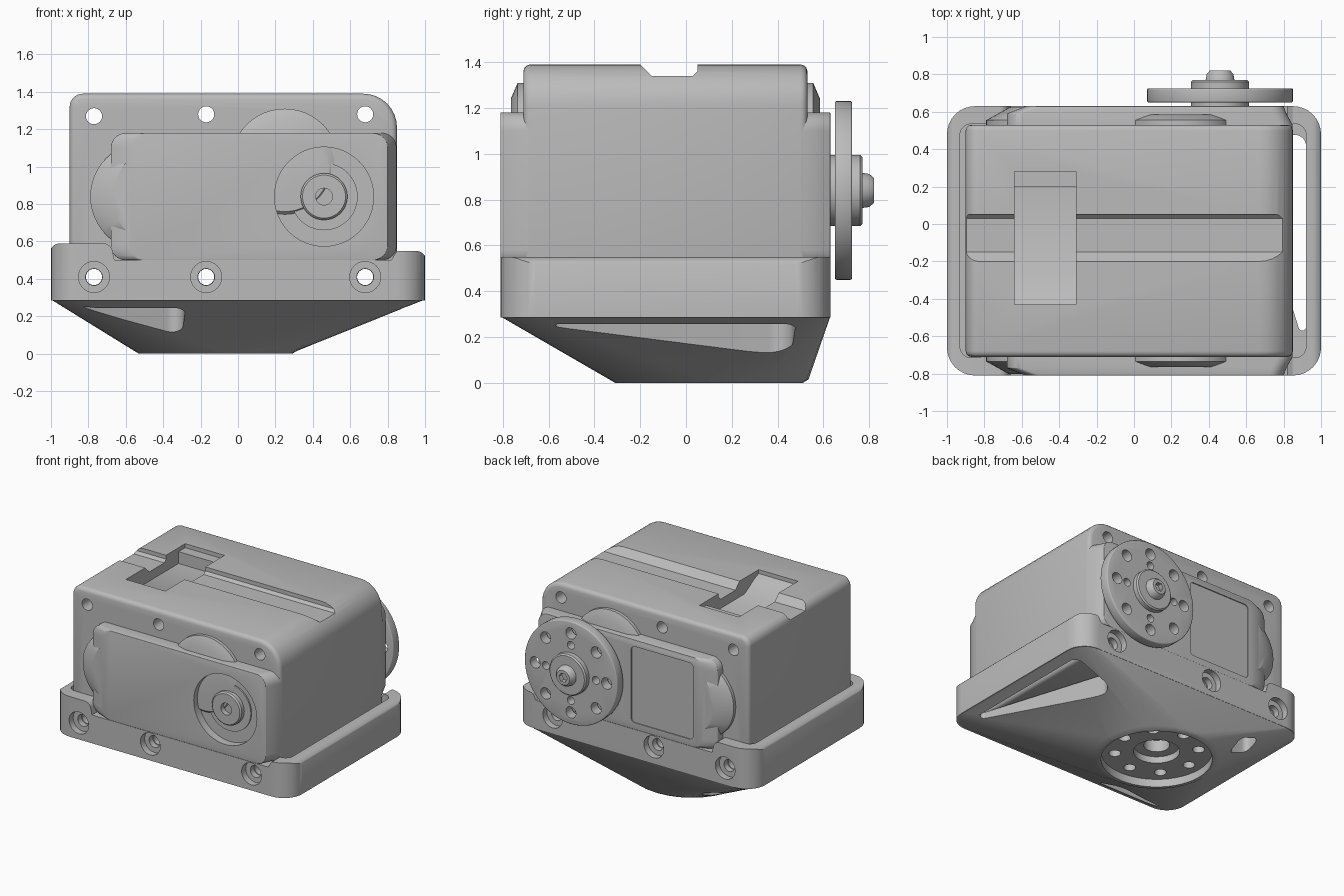
import bpy, bmesh
from math import pi, sin, cos, tan
from mathutils import Vector

if "Cube" in bpy.data.objects:
    bpy.data.objects.remove(bpy.data.objects["Cube"], do_unlink=True)

grey = bpy.data.materials.new("plain_grey")
grey.use_nodes = True
grey.diffuse_color = (0.5, 0.5, 0.5, 1)
grey.node_tree.nodes["Principled BSDF"].inputs["Base Color"].default_value = (0.5, 0.5, 0.5, 1)

AXES = {"x": lambda p, u, v: (p, u, v),
        "y": lambda p, u, v: (u, p, v),
        "z": lambda p, u, v: (u, v, p)}


def circle(cx, cy, r, n=48):
    return [(cx + r * cos(2 * pi * i / n), cy + r * sin(2 * pi * i / n)) for i in range(n)]


def rounded(corners, steps=8):
    """Outline with each corner (u, v, radius) rounded by an arc."""
    out = []
    for i, (u, v, r) in enumerate(corners):
        p = Vector((u, v))
        if r == 0:
            out.append((u, v))
            continue
        a = (Vector(corners[i - 1][:2]) - p).normalized()
        b = (Vector(corners[(i + 1) % len(corners)][:2]) - p).normalized()
        half = a.angle(b) / 2
        centre = p + (a + b).normalized() * (r / sin(half))
        start = (p + a * (r / tan(half)) - centre).normalized()
        end = (p + b * (r / tan(half)) - centre).normalized()
        out += [tuple(centre + start.slerp(end, k / steps) * r) for k in range(steps + 1)]
    return out


def rect(u0, u1, v0, v1, r):
    return rounded([(u0, v0, r), (u1, v0, r), (u1, v1, r), (u0, v1, r)])


def loft(name, axis, sections):
    """Solid through equal-length outlines given as (position, outline)."""
    bm = bmesh.new()
    loops = [[bm.verts.new(AXES[axis](pos, u, v)) for u, v in pts] for pos, pts in sections]
    for lo, hi in zip(loops, loops[1:]):
        n = len(lo)
        for i in range(n):
            bm.faces.new((lo[i], lo[(i + 1) % n], hi[(i + 1) % n], hi[i]))
    bm.faces.new(loops[0])
    bm.faces.new(loops[-1])
    bmesh.ops.recalc_face_normals(bm, faces=bm.faces)
    mesh = bpy.data.meshes.new(name)
    bm.to_mesh(mesh)
    bm.free()
    mesh.materials.append(grey)
    ob = bpy.data.objects.new(name, mesh)
    bpy.context.collection.objects.link(ob)
    return ob


def prism(name, axis, a, b, pts):
    return loft(name, axis, [(a, pts), (b, pts)])


def activate(ob):
    bpy.ops.object.select_all(action="DESELECT")
    ob.select_set(True)
    bpy.context.view_layer.objects.active = ob


def bevel(ob, width):
    activate(ob)
    m = ob.modifiers.new("bevel", "BEVEL")
    m.width, m.segments, m.limit_method, m.angle_limit = width, 3, "ANGLE", 0.7
    bpy.ops.object.modifier_apply(modifier=m.name)


def boolean(ob, cutters, op="DIFFERENCE"):
    for c in cutters:
        activate(ob)
        m = ob.modifiers.new("cut", "BOOLEAN")
        m.operation, m.solver, m.object = op, "EXACT", c
        bpy.ops.object.modifier_apply(modifier=m.name)
        bpy.data.objects.remove(c, do_unlink=True)


def drill(axis, a, b, u, v, r, n=24):
    return prism("cutter", axis, a, b, circle(u, v, r, n))


FRONT, BACK = -0.71, 0.53          # main block faces
OUT_F, OUT_B = -0.81, 0.63         # outer faces
UPPER = [(-0.77, 1.27), (-0.17, 1.28), (0.68, 1.28)]
LOWER = [(-0.77, 0.41), (-0.17, 0.41), (0.68, 0.41)]
AX, AZ = 0.46, 0.84                # output shaft

# Main block with top channel, stepped pocket and screw holes
block = prism("main_block", "y", FRONT, BACK, rounded(
    [(-0.9, 0.3, 0), (0.85, 0.3, 0), (0.85, 1.39, 0.18), (-0.9, 1.39, 0.07)]))
bevel(block, 0.03)
boolean(block, [
    prism("cutter", "x", -1, 1, [(-0.15, 1.34), (0.03, 1.34), (0.05, 1.36), (0.05, 1.5),
                                 (-0.2, 1.5), (-0.2, 1.39)]),
    prism("cutter", "x", -0.64, -0.31, [(-0.43, 1.5), (-0.43, 1.36), (-0.38, 1.34), (-0.26, 1.27),
                                        (0.2, 1.27), (0.2, 1.36), (0.28, 1.36), (0.28, 1.5)])]
    + [drill("y", -1, 1, x, z, 0.043) for x, z in UPPER + LOWER])


# Motor case standing proud on both faces
def case_outline(x0, x1):
    return rect(x0, x1, 0.5, 1.18, 0.08)


case = loft("motor_case", "y", [
    (OUT_F, case_outline(-0.58, 0.8)), (-0.77, case_outline(-0.68, 0.815)),
    (FRONT, case_outline(-0.68, 0.848)), (BACK, case_outline(-0.68, 0.848)),
    (0.59, case_outline(-0.68, 0.815)), (OUT_B, case_outline(-0.58, 0.8))])
bevel(case, 0.02)
boolean(case, [drill("y", -0.9, -0.75, AX, AZ, 0.265, 48),
               prism("cutter", "y", OUT_B - 0.008, 0.7, rect(-0.5, 0.02, 0.55, 1.13, 0.03))]
        + [drill("y", -1, 1, x, z, 0.043) for x, z in UPPER])


# Round end and gear bulge, on front and back alike
def two_sided(name, c0, r0, c1, r1, rise):
    return loft(name, "y", [(FRONT - rise, circle(*c1, r1)), (FRONT - 0.025, circle(*c0, r0)),
                            (BACK + 0.025, circle(*c0, r0)), (BACK + rise, circle(*c1, r1))])


two_sided("round_end", (-0.5, 0.84), 0.29, (-0.4, 0.84), 0.27, 0.092)
two_sided("gear_bulge", (0.25, 1.02), 0.29, (0.25, 1.0), 0.24, 0.055)

# Front idler boss in its round recess
idler = loft("idler_boss", "y", [(-0.74, circle(AX, AZ, 0.125)), (-0.79, circle(AX, AZ, 0.125)),
                                 (-0.8, circle(AX, AZ, 0.115))])
boolean(idler, [drill("y", -0.9, -0.76, AX, AZ, 0.045)])
prism("idler_ledge", "y", -0.74, -0.76, circle(AX, AZ, 0.18))


def bolt_circle(axis, a, b, u, v, ring, r, count):
    return [drill(axis, a, b, u + ring * cos(2 * pi * i / count),
                  v + ring * sin(2 * pi * i / count), r, 16) for i in range(count)]


# Back output horn, hub and screw
horn = prism("output_horn", "y", 0.65, 0.725, circle(AX, AZ, 0.39, 64))
bevel(horn, 0.008)
boolean(horn, bolt_circle("y", 0.6, 0.8, AX, AZ, 0.3, 0.043, 8)
        + bolt_circle("y", 0.6, 0.8, AX, AZ, 0.21, 0.03, 4))
loft("horn_hub", "y", [(0.6, circle(AX, AZ, 0.155)), (0.76, circle(AX, AZ, 0.155)),
                       (0.77, circle(AX, AZ, 0.145))])
screw = loft("horn_screw", "y", [(0.75, circle(AX, AZ, 0.08)), (0.8, circle(AX, AZ, 0.072)),
                                 (0.82, circle(AX, AZ, 0.055))])
boolean(screw, [drill("y", 0.785, 0.9, AX, AZ, 0.035, 6)])

# Bracket rim: plan outline trimmed by a stepped side outline
plan = rect(-1, 1, OUT_F, OUT_B, 0.15)
rim = prism("bracket_rim", "z", 0.285, 0.7, plan)
boolean(rim, [prism("cutter", "y", -1, 1, rounded([
    (-1.01, 0.2, 0), (1.01, 0.2, 0), (1.01, 0.55, 0.06), (0.85, 0.55, 0.02), (0.82, 0.5, 0),
    (-0.66, 0.5, 0), (-0.68, 0.59, 0.05), (-1.01, 0.59, 0.06)]))], "INTERSECT")
boolean(rim, [prism("cutter", "z", 0.1, 0.9, rect(-0.93, 0.92, -0.715, 0.535, 0.06))])
for x, z in LOWER:
    boolean(rim, [drill("y", -1, 1, x, z, 0.045),
                  drill("y", -0.9, -0.76, x, z, 0.083), drill("y", 0.58, 0.9, x, z, 0.083)])

# Bracket underside: rim outline narrowing to a round foot
CX, CY = -0.12, 0.1


def foot(r):
    return rect(CX - r, CX + r, CY - r, CY + r, r * 0.999)


under = loft("bracket_underside", "z", [(0, foot(0.41)), (0.015, foot(0.435)), (0.29, plan)])
bm = bmesh.new()
bm.from_mesh(under.data)
bmesh.ops.triangulate(bm, faces=bm.faces)
bm.to_mesh(under.data)
bm.free()
boolean(under, [
    # openings on the three sides
    prism("cutter", "z", -0.1, 0.5, rounded([(0.92, -0.68, 0.02), (0.92, 0.48, 0.06),
                                             (0.56, 0.46, 0.08)])),
    prism("cutter", "z", -0.1, 0.5, rounded([(-0.86, -0.73, 0.01), (-0.28, -0.73, 0.05),
                                             (-0.3, -0.48, 0.06)])),
    prism("cutter", "z", -0.1, 0.5, rect(-0.66, -0.5, 0.42, 0.55, 0.04)),
    # seat for the lower horn
    drill("z", -0.1, 0.06, CX, CY, 0.385, 48),
    drill("z", -0.1, 0.11, CX, CY, 0.16, 32),
    drill("z", -0.1, 0.2, CX, CY, 0.09)]
    + bolt_circle("z", -0.1, 0.14, CX, CY, 0.29, 0.042, 8))

# Smooth curved faces, keep edges crisp
for ob in list(bpy.context.scene.objects):
    if ob.type == "MESH" and grey.name in ob.data.materials:
        activate(ob)
        bpy.ops.object.shade_smooth_by_angle(angle=0.55)
